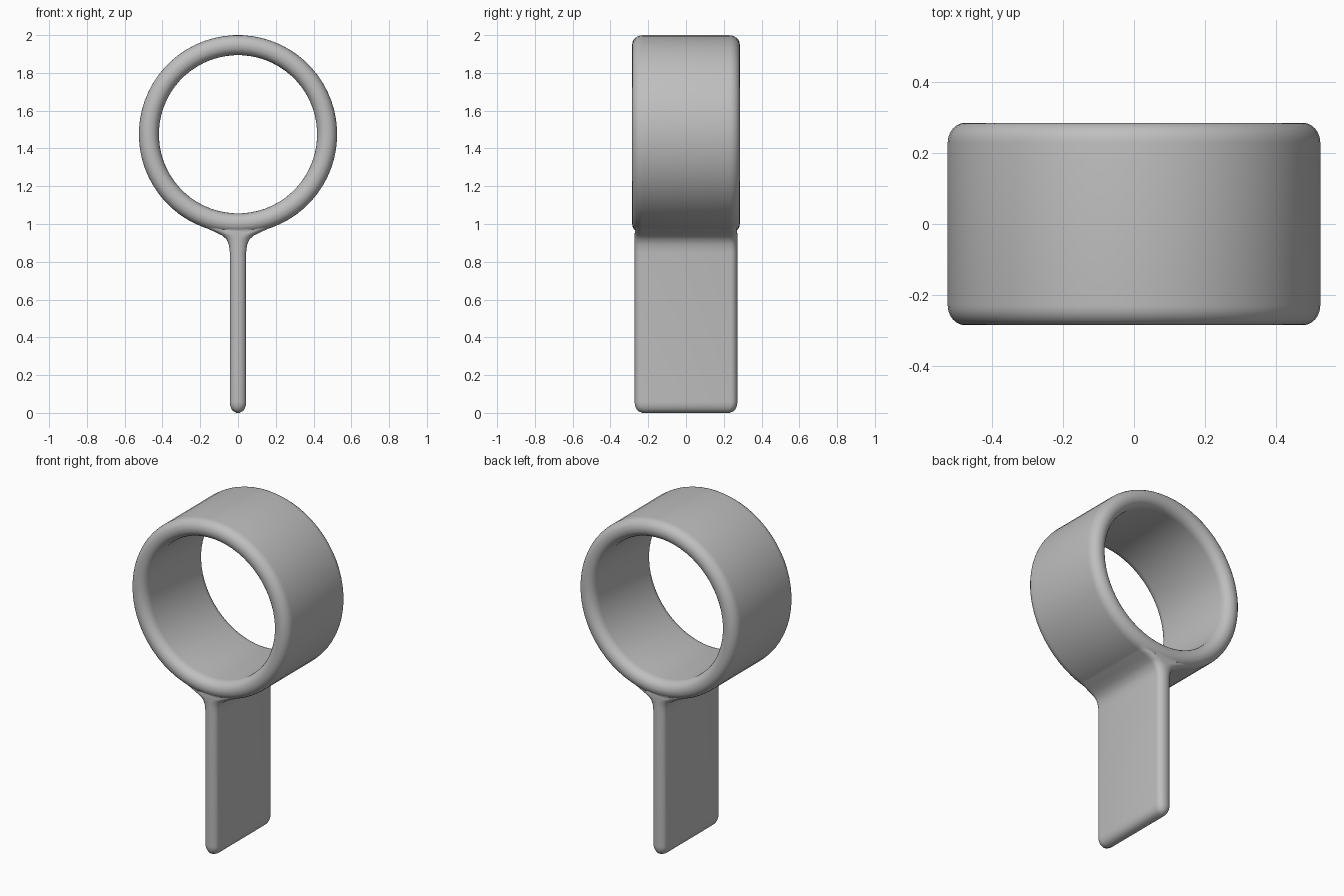
import bpy, bmesh
from math import cos, sin, pi, sqrt

cube = bpy.data.objects.get("Cube")
if cube:
    bpy.data.objects.remove(cube, do_unlink=True)

grey = bpy.data.materials.new("plain grey")
grey.use_nodes = True
colour = (0.52, 0.52, 0.52, 1)
grey.diffuse_color = colour
grey.node_tree.nodes["Principled BSDF"].inputs["Base Color"].default_value = colour


def rounded_rect(hx, hy, rx, ry, steps=6):
    """Outline of a rectangle with elliptical corners, counterclockwise."""
    points = []
    for q, (sx, sy) in enumerate(((1, 1), (-1, 1), (-1, -1), (1, -1))):
        for i in range(steps + 1):
            a = (q + i / steps) * pi / 2
            points.append((sx * (hx - rx) + rx * cos(a), sy * (hy - ry) + ry * sin(a)))
    return points


def loft(name, loops, closed):
    """Skin a row of matching loops, either joined end to end or capped."""
    bm = bmesh.new()
    rows = [[bm.verts.new(p) for p in loop] for loop in loops]
    pairs = list(zip(rows, rows[1:]))
    if closed:
        pairs.append((rows[-1], rows[0]))
    else:
        bm.faces.new(rows[0])
        bm.faces.new(rows[-1])
    for a, b in pairs:
        for i in range(len(a)):
            j = (i + 1) % len(a)
            bm.faces.new((a[i], a[j], b[j], b[i]))
    bmesh.ops.remove_doubles(bm, verts=bm.verts, dist=0.0002)
    bmesh.ops.recalc_face_normals(bm, faces=bm.faces)
    mesh = bpy.data.meshes.new(name)
    bm.to_mesh(mesh)
    bm.free()
    mesh.materials.append(grey)
    obj = bpy.data.objects.new(name, mesh)
    bpy.context.collection.objects.link(obj)
    return obj


# Ring: a rounded band section swept around the y axis
CENTRE_Z, MID_R, SEGMENTS = 1.475, 0.472, 64
section = rounded_rect(0.053, 0.285, 0.05, 0.055)
ring_loops = []
for s in range(SEGMENTS):
    a = 2 * pi * (s + 0.5) / SEGMENTS
    ring_loops.append([((MID_R + u) * cos(a), v, CENTRE_Z + (MID_R + u) * sin(a))
                       for u, v in section])
ring = loft("ring", ring_loops, True)

# Stem: rounded tip, straight blade, then a flare that blends into the ring
WIDTH, DEPTH, TIP = 0.043, 0.272, 0.06
levels = []
for i in range(7):
    t = i / 6
    bulge = sqrt(max(0, 1 - (1 - t) ** 2))
    levels.append((TIP * t, 0.008 + (WIDTH - 0.008) * bulge, DEPTH - 0.04 * (1 - bulge)))
levels += [(0.85, WIDTH, DEPTH), (0.89, 0.048, DEPTH), (0.92, 0.062, DEPTH),
           (0.94, 0.085, DEPTH), (0.957, 0.12, 0.271), (0.975, 0.16, 0.268),
           (0.99, 0.19, 0.266), (1.01, 0.19, 0.26)]
stem_loops = []
for z, w, d in levels:
    stem_loops.append([(x, y, z) for x, y in
                       rounded_rect(w, d, min(w * 0.95, 0.06), 0.035)])
stem = loft("stem", stem_loops, False)

# Fuse both into one continuous body
union = ring.modifiers.new("fuse stem", "BOOLEAN")
union.operation = "UNION"
union.solver = "EXACT"
union.object = stem
bpy.context.view_layer.objects.active = ring
ring.select_set(True)
bpy.ops.object.modifier_apply(modifier=union.name)
bpy.data.objects.remove(stem, do_unlink=True)
ring.name = "ring_with_stem"
bpy.ops.object.shade_smooth_by_angle(angle=pi / 3)
